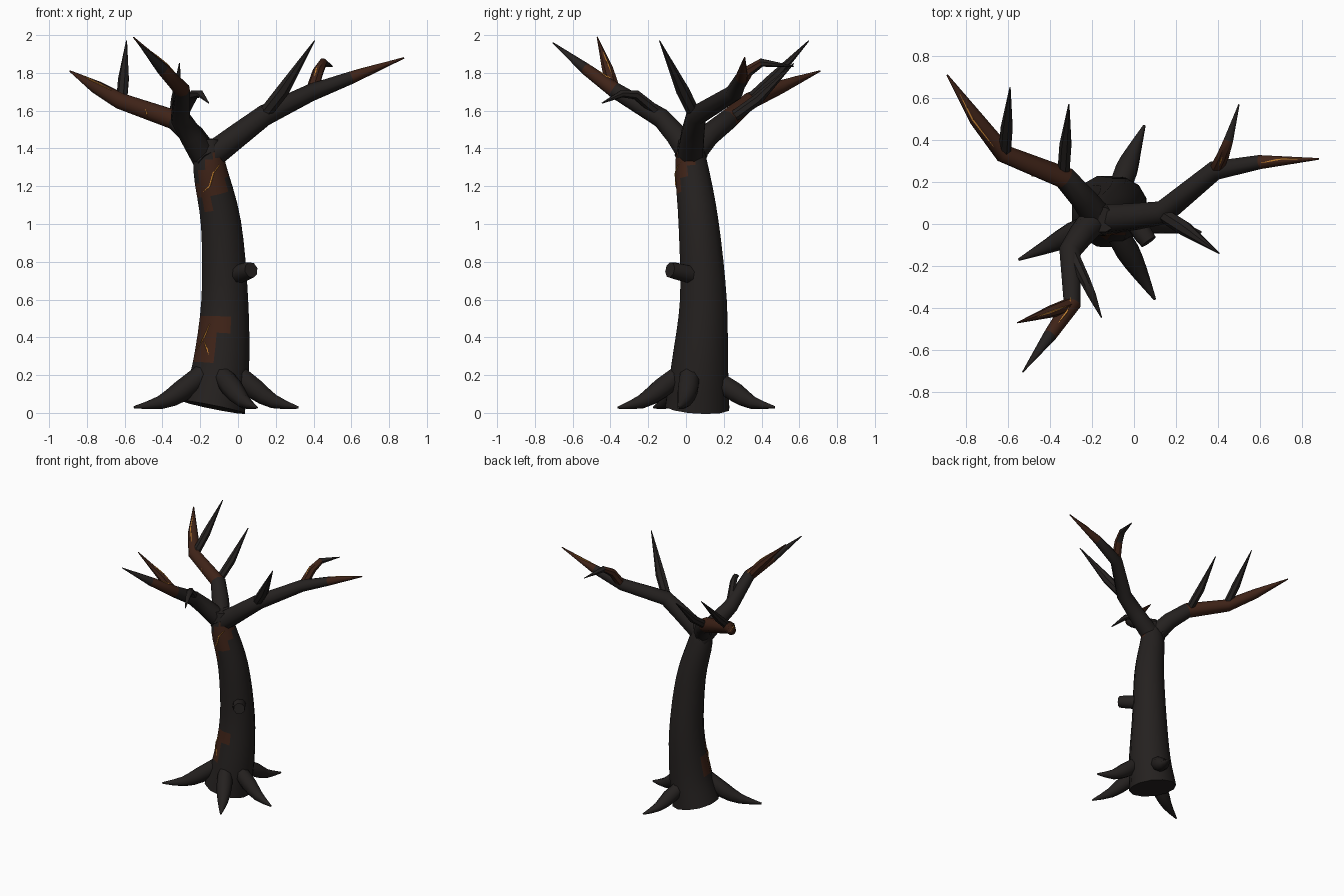
import bpy, bmesh, math
from mathutils import Vector
from mathutils.bvhtree import BVHTree

if "Cube" in bpy.data.objects:
    bpy.data.objects.remove(bpy.data.objects["Cube"])


def material(name, rgb):
    m = bpy.data.materials.new(name)
    m.diffuse_color = (*rgb, 1)
    m.use_nodes = True
    m.node_tree.nodes["Principled BSDF"].inputs["Base Color"].default_value = m.diffuse_color
    return m


BARK = material("charred_bark", (0.018, 0.015, 0.014))
EMBER = material("ember_bark", (0.05, 0.017, 0.009))
GLOW = material("glowing_crack", (0.55, 0.22, 0.03))


def smooth_path(pts, steps):
    """Catmull-Rom resampling of (x, y, z, radius) points."""
    p = [Vector(q) for q in pts]
    p = [2 * p[0] - p[1]] + p + [2 * p[-1] - p[-2]]
    out = []
    for i in range(1, len(p) - 2):
        a, b, c, d = p[i - 1:i + 3]
        for k in range(steps):
            t = k / steps
            out.append(0.5 * (2 * b + (c - a) * t + (2 * a - 5 * b + 4 * c - d) * t * t
                              + (3 * b - a - 3 * c + d) * t ** 3))
    return out + [p[-2]]


def tube(name, pts, sides=8, steps=1, mat=BARK):
    """Tapered limb swept along (x, y, z, radius) points."""
    pts = smooth_path(pts, steps)
    cen = [p.to_3d() if len(p) == 3 else Vector(p[:3]) for p in pts]
    bm = bmesh.new()
    rings, u = [], None
    for i, c in enumerate(cen):
        before = (c - cen[i - 1]).normalized() if i else Vector()
        after = (cen[i + 1] - c).normalized() if i < len(cen) - 1 else Vector()
        t = (before + after).normalized()
        if u is None:
            u = Vector((1, 0, 0)) if abs(t.x) < 0.9 else Vector((0, 0, 1))
        u = (u - t * u.dot(t)).normalized()
        v = t.cross(u)
        r = pts[i][3]
        rings.append([bm.verts.new(c + r * (u * math.cos(a) + v * math.sin(a)))
                      for a in (2 * math.pi * (k + 0.5) / sides for k in range(sides))])
    for a, b in zip(rings, rings[1:]):
        for k in range(sides):
            n = (k + 1) % sides
            bm.faces.new((a[k], a[n], b[n], b[k]))
    bm.faces.new(rings[0][::-1])
    bm.faces.new(rings[-1])
    me = bpy.data.meshes.new(name)
    bm.to_mesh(me)
    bm.free()
    ob = bpy.data.objects.new(name, me)
    bpy.context.collection.objects.link(ob)
    me.materials.append(mat)
    bpy.ops.object.select_all(action='DESELECT')
    ob.select_set(True)
    bpy.context.view_layer.objects.active = ob
    bpy.ops.object.shade_smooth_by_angle(angle=math.radians(50))
    return ob


def crack(name, part, pts, view, heat):
    """Glowing crack projected on a part from the front or the top, plus ember faces."""
    bm = bmesh.new()
    bm.from_mesh(part.data)
    tree = BVHTree.FromBMesh(bm)
    bm.free()
    hits = []
    for a, b in zip(pts, pts[1:]):
        for k in range(4):
            s, t = (a[j] + (b[j] - a[j]) * k / 3 for j in (0, 1))
            if view == "front":
                o, d = Vector((s, -3, t)), Vector((0, 1, 0))
            else:
                o, d = Vector((s, t, 3)), Vector((0, 0, -1))
            h = tree.ray_cast(o, d)[0]
            if h and (not hits or (h - hits[-1]).length > 0.004):
                hits.append(h)
    if len(hits) < 2:
        return
    last = len(hits) - 1
    tube(name, [(*h, 0.001 + 0.004 * math.sin(math.pi * i / last)) for i, h in enumerate(hits)],
         sides=4, mat=GLOW)
    if len(part.data.materials) < 2:
        part.data.materials.append(EMBER)
    for f in part.data.polygons:
        if min((f.center - h).length for h in hits) < heat:
            f.material_index = 1


# Leaning trunk and broken side stub
trunk = tube("trunk", [(-.13, .06, .03, .175), (-.09, .073, .25, .155), (-.07, .092, .6, .128),
                       (-.09, .067, 1.0, .11), (-.15, .03, 1.3, .09), (-.15, .02, 1.45, .06)],
             sides=12, steps=4)
tube("broken_stub", [(-.01, .03, .73, .05), (.045, -.05, .75, .047), (.07, -.085, .757, .042)])

# Roots
roots = {
    "left": [(-.18, .0, .21, .055), (-.3, -.05, .115, .057), (-.41, -.105, .055, .036), (-.55, -.17, .03, .006)],
    "right": [(.0, .02, .2, .055), (.09, .01, .125, .057), (.19, -.01, .06, .038), (.32, -.04, .028, .006)],
    "front": [(-.09, -.03, .21, .05), (-.03, -.13, .13, .057), (.03, -.235, .06, .038), (.1, -.36, .028, .006)],
    "back": [(-.07, .17, .17, .05), (-.035, .26, .11, .055), (.0, .35, .055, .036), (.05, .47, .03, .006)],
}
for key, path in roots.items():
    tube(key + "_root", path, steps=2)

# Main boughs
right = tube("right_bough", [(-.17, .02, 1.34, .075), (.0, .035, 1.47, .066), (.14, .055, 1.575, .058),
                             (.385, .255, 1.695, .047), (.6, .295, 1.775, .034), (.88, .31, 1.88, .004)])
left = tube("left_bough", [(-.15, .0, 1.33, .075), (-.24, .12, 1.47, .062), (-.33, .22, 1.55, .056),
                           (-.62, .335, 1.65, .046), (-.75, .5, 1.725, .036), (-.89, .71, 1.81, .004)])
front = tube("front_bough", [(-.16, .05, 1.33, .075), (-.25, -.05, 1.47, .062), (-.305, -.13, 1.56, .054),
                             (-.295, -.38, 1.71, .043), (-.4, -.53, 1.82, .032), (-.53, -.705, 1.96, .003)])

# Twigs growing out of the boughs
twigs = {
    "right_inner": [(.13, .05, 1.57, .035), (.24, -.02, 1.71, .036), (.405, -.14, 1.97, .003)],
    "right_hooked": [(.39, .26, 1.70, .034), (.425, .33, 1.81, .03), (.45, .4, 1.855, .023), (.5, .57, 1.835, .003)],
    "left_outer": [(-.615, .33, 1.65, .03), (-.605, .46, 1.77, .03), (-.59, .65, 1.97, .003)],
    "left_inner": [(-.335, .24, 1.56, .03), (-.325, .38, 1.66, .03), (-.31, .57, 1.85, .003)],
    "front_upright": [(-.29, -.38, 1.70, .036), (-.39, -.415, 1.82, .03), (-.555, -.47, 1.99, .003)],
    "front_hooked": [(-.29, -.15, 1.59, .03), (-.235, -.265, 1.685, .026), (-.2, -.34, 1.69, .02),
                     (-.155, -.445, 1.64, .003)],
}
made = {k: tube(k + "_twig", p, sides=7) for k, p in twigs.items()}

# Glowing cracks and scorched patches
for name, part, pts, view, heat in [
    ("upper_trunk_crack", trunk, [(-.085, 1.33), (-.13, 1.27), (-.15, 1.2), (-.185, 1.17)], "front", .07),
    ("lower_trunk_crack", trunk, [(-.15, .47), (-.18, .4), (-.22, .33)], "front", .08),
    ("lower_trunk_fork", trunk, [(-.18, .38), (-.155, .31)], "front", .05),
    ("left_tip_crack", left, [(-.83, .62), (-.77, .5), (-.67, .37)], "top", .1),
    ("left_middle_crack", left, [(-.49, 1.61), (-.47, 1.54)], "front", .1),
    ("right_tip_crack", right, [(.6, .29), (.7, .31), (.8, .31)], "top", .1),
    ("front_elbow_crack", front, [(-.3, -.35), (-.32, -.42), (-.36, -.47)], "top", .08),
    ("front_twig_crack", made["front_upright"], [(-.32, -.39), (-.4, -.42), (-.46, -.44)], "top", .08),
    ("hooked_twig_crack", made["right_hooked"], [(.405, .28), (.42, .32)], "top", .06),
]:
    crack(name, part, pts, view, heat)
